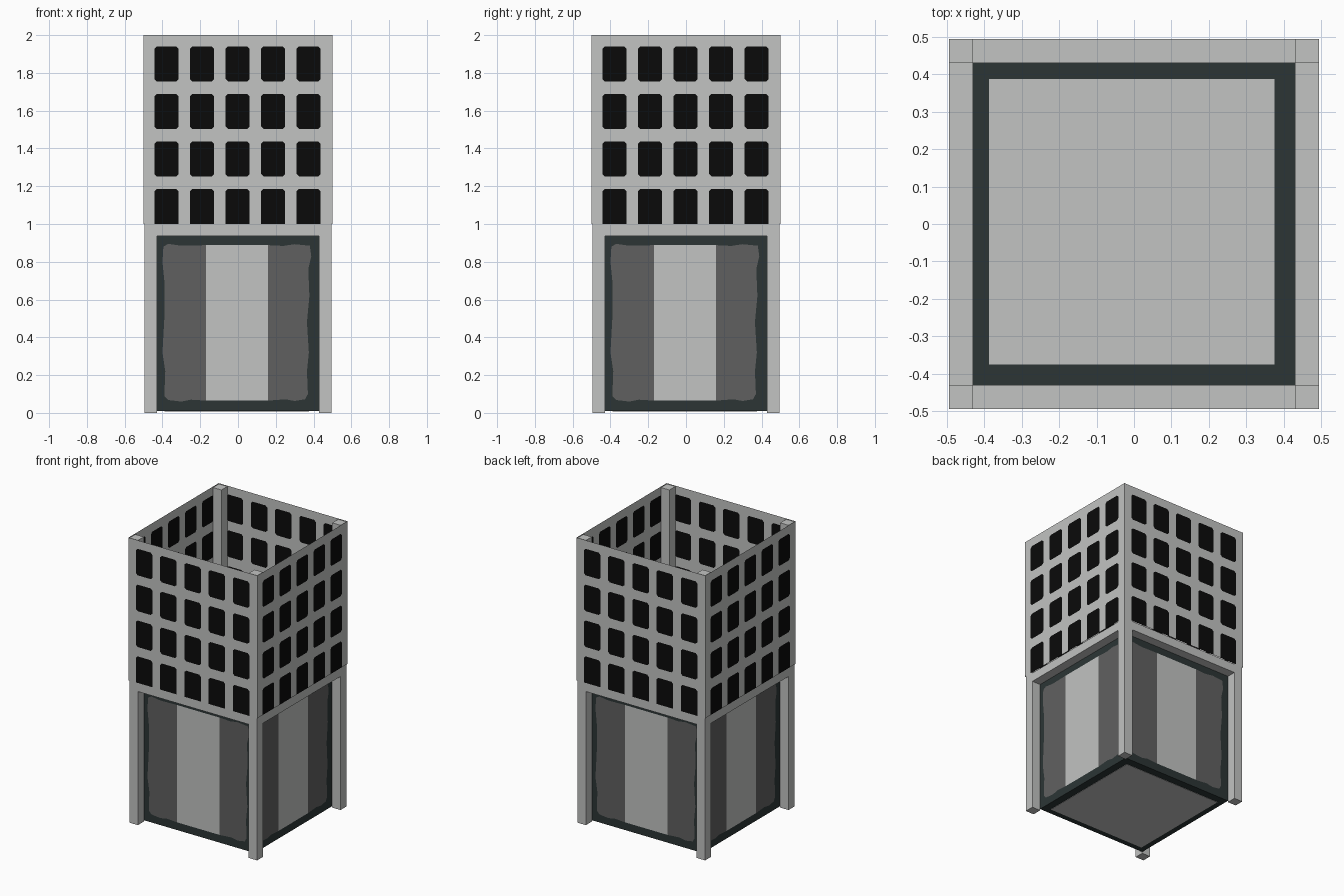
import bpy, bmesh, math
from mathutils import Matrix, Vector

if "Cube" in bpy.data.objects:
    bpy.data.objects.remove(bpy.data.objects["Cube"])


def material(name, rgb):
    m = bpy.data.materials.new(name)
    m.diffuse_color = (*rgb, 1)
    m.use_nodes = True
    m.node_tree.nodes["Principled BSDF"].inputs["Base Color"].default_value = m.diffuse_color
    return m


LIGHT = material("light_grey", (0.54, 0.548, 0.54))
MID = material("mid_grey", (0.118, 0.118, 0.118))
DARK = material("dark_slate", (0.025, 0.036, 0.036))
BLACK = material("window_black", (0.003, 0.003, 0.003))


def make_object(name, bm, mats):
    bmesh.ops.remove_doubles(bm, verts=bm.verts, dist=1e-5)
    me = bpy.data.meshes.new(name)
    bm.to_mesh(me)
    bm.free()
    for m in mats:
        me.materials.append(m)
    ob = bpy.data.objects.new(name, me)
    bpy.context.collection.objects.link(ob)
    return ob


def box(name, lo, hi, mat, turn=0):
    bm = bmesh.new()
    lo, hi = Vector(lo), Vector(hi)
    size = hi - lo
    bmesh.ops.create_cube(bm, size=1, matrix=Matrix.Translation((lo + hi) / 2)
                          @ Matrix.Diagonal((*size, 1)))
    ob = make_object(name, bm, [mat])
    ob.rotation_euler.z = turn
    return ob


def add_face(bm, pts, y, index):
    """Adds a polygon given as (x, z) points on the plane y, skipping empty ones."""
    clean = []
    for p in pts:
        if all(math.dist(p, q) > 1e-5 for q in clean):
            clean.append(p)
    area = sum(a[0] * b[1] - b[0] * a[1]
               for a, b in zip(clean, clean[1:] + clean[:1])) / 2
    if len(clean) < 3 or abs(area) < 1e-6:
        return
    if area < 0:
        clean.reverse()
    f = bm.faces.new([bm.verts.new((x, y, z)) for x, z in clean])
    f.material_index = index


# Upper wall: a thin sheet divided into cells, each with a clipped-corner window
def window_wall(name, turn):
    bm = bmesh.new()
    cols, rows, px, pz, half, height, cut = 5, 4, 0.188, 0.2515, 0.064, 0.186, 0.013
    for i in range(cols):
        cx = (i - 2) * px - 0.002
        x0 = -0.5 if i == 0 else cx - px / 2
        x1 = 0.5 if i == cols - 1 else cx + px / 2
        for j in range(rows):
            w0 = 1 + j * pz
            w1 = w0 + height
            gap = (pz - height) / 2
            z0 = 1.0 if j == 0 else w0 - gap
            z1 = 2.0 if j == rows - 1 else w1 + gap
            l, r, b = cx - half, cx + half, (0 if j == 0 else cut)
            o = [(l + b, w0), (r - b, w0), (r, w0 + b), (r, w1 - cut),
                 (r - cut, w1), (l + cut, w1), (l, w1 - cut), (l, w0 + b)]
            c = [(x0, z0), (x1, z0), (x1, z1), (x0, z1)]
            add_face(bm, o, -0.5, 1)
            for k in range(4):
                add_face(bm, [c[k], c[(k + 1) % 4], o[2 * k + 1], o[2 * k]], -0.5, 0)
                add_face(bm, [c[k], o[2 * k], o[2 * k - 1]], -0.5, 0)
    make_object(name, bm, [LIGHT, BLACK]).rotation_euler.z = turn


# Painted panel on the lower box: ragged grey sides around a light stripe
LEFT = [(-0.17, 0.065), (-0.25, 0.07), (-0.30, 0.06), (-0.37, 0.068), (-0.39, 0.09),
        (-0.385, 0.22), (-0.40, 0.32), (-0.39, 0.5), (-0.388, 0.68), (-0.40, 0.8),
        (-0.395, 0.88), (-0.37, 0.895), (-0.30, 0.885), (-0.17, 0.888)]
RIGHT = [(0.16, 0.065), (0.25, 0.072), (0.30, 0.063), (0.355, 0.072), (0.37, 0.1),
         (0.365, 0.22), (0.375, 0.32), (0.365, 0.48), (0.378, 0.62), (0.372, 0.76),
         (0.388, 0.83), (0.38, 0.885), (0.30, 0.893), (0.24, 0.884), (0.16, 0.888)]
STRIPE = [(-0.17, 0.065), (0.16, 0.065), (0.16, 0.888), (-0.17, 0.888)]


def painted_panel(name, turn):
    bm = bmesh.new()
    for pts, index in ((LEFT, 0), (STRIPE, 1), (RIGHT, 0)):
        add_face(bm, pts, -0.432, index)
    make_object(name, bm, [MID, LIGHT]).rotation_euler.z = turn


# Lower box with light plates on its top and underside
box("lower_box", (-0.43, -0.43, 0.01), (0.43, 0.43, 0.94), DARK)
box("box_top_plate", (-0.388, -0.375, 0.939), (0.375, 0.388, 0.942), LIGHT)
box("box_bottom_plate", (-0.388, -0.388, 0.008), (0.375, 0.375, 0.011), LIGHT)

# Four identical sides
for n, side in enumerate(("front", "right", "back", "left")):
    a = n * math.pi / 2
    box(side + "_corner_post", (-0.495, -0.495, 0), (-0.43, -0.43, 1.997), LIGHT, a)
    box(side + "_beam", (-0.43, -0.495, 0.937), (0.43, -0.43, 0.999), LIGHT, a)
    painted_panel(side + "_painted_panel", a)
    window_wall(side + "_window_wall", a)
